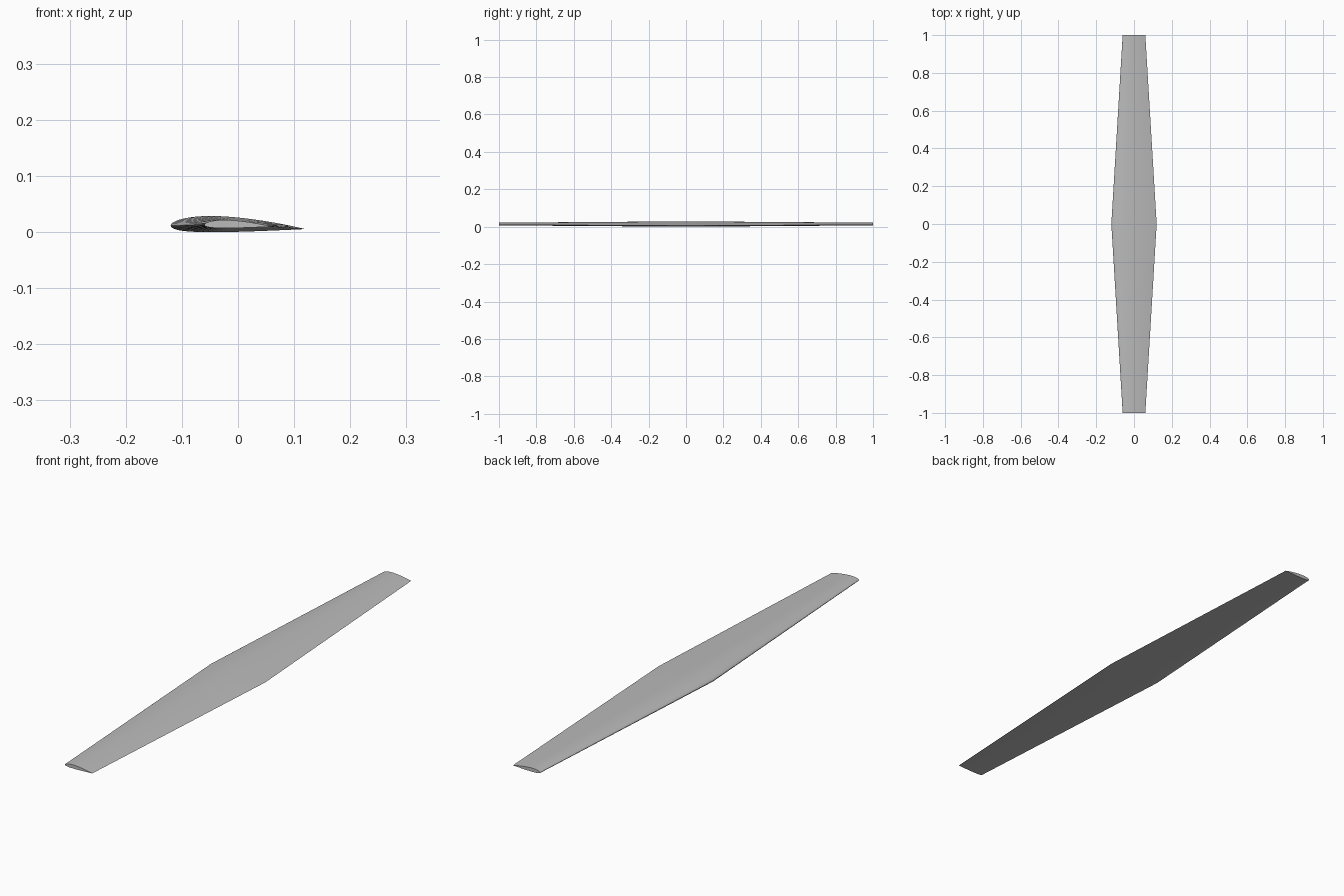
import bpy, bmesh
from math import cos, sin, pi, sqrt, radians

cube = bpy.data.objects.get("Cube")
if cube:
    bpy.data.objects.remove(cube, do_unlink=True)

CHORD = 0.24
HALF_SPAN = 1.0
TAPER = 0.5
CAMBER, CAMBER_POS, THICK = 0.02, 0.4, 0.12
STEPS = 32
STATIONS = 8            # spanwise segments per half
INCIDENCE = radians(1.5)


def surface_point(t, side):
    """Unit-chord cambered aerofoil point; side is +1 upper, -1 lower."""
    half = 5 * THICK * (0.2969 * sqrt(t) - 0.126 * t - 0.3516 * t**2
                        + 0.2843 * t**3 - 0.1036 * t**4)
    p = CAMBER_POS
    if t < p:
        line = CAMBER / p**2 * (2 * p * t - t * t)
    else:
        line = CAMBER / (1 - p)**2 * (1 - 2 * p + 2 * p * t - t * t)
    return t - 0.5, line + side * half


def aerofoil():
    """Closed loop: trailing edge, over the top, round the nose, underneath."""
    ts = [(1 - cos(pi * i / STEPS)) / 2 for i in range(STEPS + 1)]
    loop = [surface_point(t, 1) for t in reversed(ts)]
    loop += [surface_point(t, -1) for t in ts[1:-1]]
    c, s = cos(INCIDENCE), sin(INCIDENCE)
    loop = [(CHORD * (x * c + z * s), CHORD * (z * c - x * s)) for x, z in loop]
    zs = [z for _, z in loop]
    xs = [x for x, _ in loop]
    mid_x, mid_z = (max(xs) + min(xs)) / 2, (max(zs) + min(zs)) / 2
    return [(x - mid_x, z - mid_z) for x, z in loop], (max(zs) - min(zs)) / 2


# Wing: aerofoil sections lofted from tip to tip, tapering from the middle
section, rise = aerofoil()
bm = bmesh.new()
rings = []
for k in range(-STATIONS, STATIONS + 1):
    f = k / STATIONS
    scale = 1 - (1 - TAPER) * abs(f)
    rings.append([bm.verts.new((x * scale, f * HALF_SPAN, z * scale + rise))
                  for x, z in section])

n = len(section)
for a, b in zip(rings, rings[1:]):
    for i in range(n):
        j = (i + 1) % n
        bm.faces.new((a[i], a[j], b[j], b[i]))

# Flat tip caps
bm.faces.new(rings[0])
bm.faces.new(rings[-1])
bmesh.ops.recalc_face_normals(bm, faces=bm.faces)

mesh = bpy.data.meshes.new("wing")
bm.to_mesh(mesh)
bm.free()
wing = bpy.data.objects.new("wing", mesh)
bpy.context.collection.objects.link(wing)

# Plain grey finish
grey = bpy.data.materials.new("light_grey")
grey.use_nodes = True
colour = (0.5, 0.5, 0.5, 1)
grey.diffuse_color = colour
grey.node_tree.nodes["Principled BSDF"].inputs["Base Color"].default_value = colour
mesh.materials.append(grey)

# Smooth skin, crisp trailing edge and tips
bpy.ops.object.select_all(action='DESELECT')
wing.select_set(True)
bpy.context.view_layer.objects.active = wing
bpy.ops.object.shade_smooth_by_angle(angle=radians(30))
